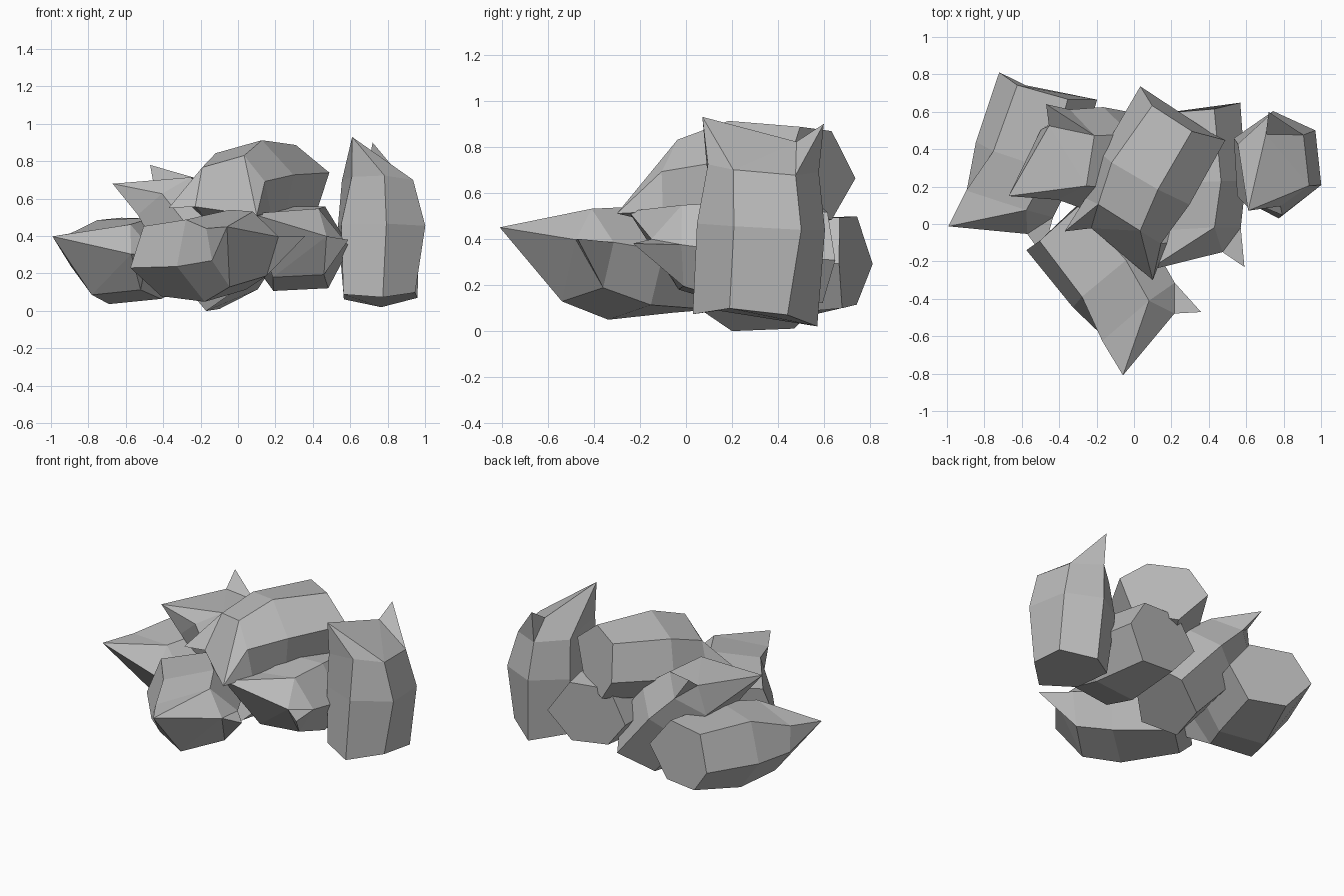
import bpy
import bmesh
from mathutils import Matrix, Vector

default_cube = bpy.data.objects.get("Cube")
if default_cube:
    bpy.data.objects.remove(default_cube, do_unlink=True)

# Single stone colour
stone = bpy.data.materials.new("stone_grey")
stone.use_nodes = True
grey = (0.5, 0.5, 0.5, 1.0)
stone.diffuse_color = grey
stone.node_tree.nodes["Principled BSDF"].inputs["Base Color"].default_value = grey

# Six-sided rings in local space: across the spikes, thickness, depth from the tips
base_ring = [(-.23, .07, .87), (-.04, .21, .85), (.21, .17, .86),
             (.30, -.05, .88), (.11, -.21, .83), (-.165, -.155, .825)]
belly_ring = [(-.23, .13, .48), (-.03, .30, .50), (.25, .21, .49),
              (.305, -.03, .46), (.12, -.205, .44), (-.18, -.125, .45)]
shoulder_ring = [(-.20, .14, .22), (-.06, .265, .25), (.20, .18, .25),
                 (.26, -.02, .21), (.08, -.15, .20), (-.24, -.03, .21)]
# Two spikes and the notch between them
first_spike, notch, second_spike = (-.27, 0, 0), (.155, 0, .085), (.27, 0, 0)


def build_shard_mesh():
    bm = bmesh.new()

    def add_ring(points):
        return [bm.verts.new(point) for point in points]

    base, belly, shoulder = map(add_ring, (base_ring, belly_ring, shoulder_ring))
    spike_a, dip, spike_b = add_ring((first_spike, notch, second_spike))

    # Flat base and the two bands of side faces
    bm.faces.new(base)
    for lower, upper in ((base, belly), (belly, shoulder)):
        for i in range(len(lower)):
            j = (i + 1) % len(lower)
            bm.faces.new((lower[i], lower[j], upper[j], upper[i]))

    # Broken, two-spiked end
    front_a, middle, front_b, side_b, back, side_a = shoulder
    for corners in ((side_a, front_a, spike_a),
                    (spike_a, front_a, middle),
                    (spike_a, middle, dip),
                    (dip, middle, front_b),
                    (dip, front_b, spike_b),
                    (front_b, side_b, spike_b),
                    (side_b, dip, spike_b),
                    (side_b, back, dip),
                    (back, spike_a, dip),
                    (back, side_a, spike_a)):
        bm.faces.new(corners)

    bmesh.ops.recalc_face_normals(bm, faces=bm.faces[:])
    mesh = bpy.data.meshes.new("shard_mesh")
    bm.to_mesh(mesh)
    bm.free()
    mesh.materials.append(stone)
    return mesh


def place_shard(name, mesh, tip_a, tip_b, base_centre):
    """Orient a shard from its two spike tips and the middle of its base."""
    tip_a, tip_b = Vector(tip_a), Vector(tip_b)
    middle = (tip_a + tip_b) / 2
    across = (tip_b - tip_a).normalized()
    along = Vector(base_centre) - middle
    along = (along - across * along.dot(across)).normalized()
    thick = along.cross(across)
    matrix = Matrix((across, thick, along)).transposed().to_4x4()
    matrix.translation = middle
    shard = bpy.data.objects.new(name, mesh)
    bpy.context.collection.objects.link(shard)
    shard.matrix_world = matrix


# Pile of identical shards: first spike, second spike, base centre
shard_mesh = build_shard_mesh()
pile = {
    "standing_shard": ((.61, .07, .93), (.72, .60, .90), (.76, .31, .06)),
    "front_shard": ((-.06, -.81, .45), (.36, -.47, .40), (-.375, .01, .28)),
    "rear_corner_shard": ((-1, -.01, .40), (-.48, -.17, .28), (-.45, .72, .30)),
    "leaning_shard": ((-.67, .15, .68), (-.47, .64, .78), (.01, .30, .12)),
    "top_shard": ((.10, -.30, .51), (-.37, -.04, .55), (.255, .59, .69)),
    "lower_shard": ((.07, -.25, .52), (.59, -.23, .38), (.31, .60, .33)),
}
for shard_name, anchors in pile.items():
    place_shard(shard_name, shard_mesh, *anchors)
